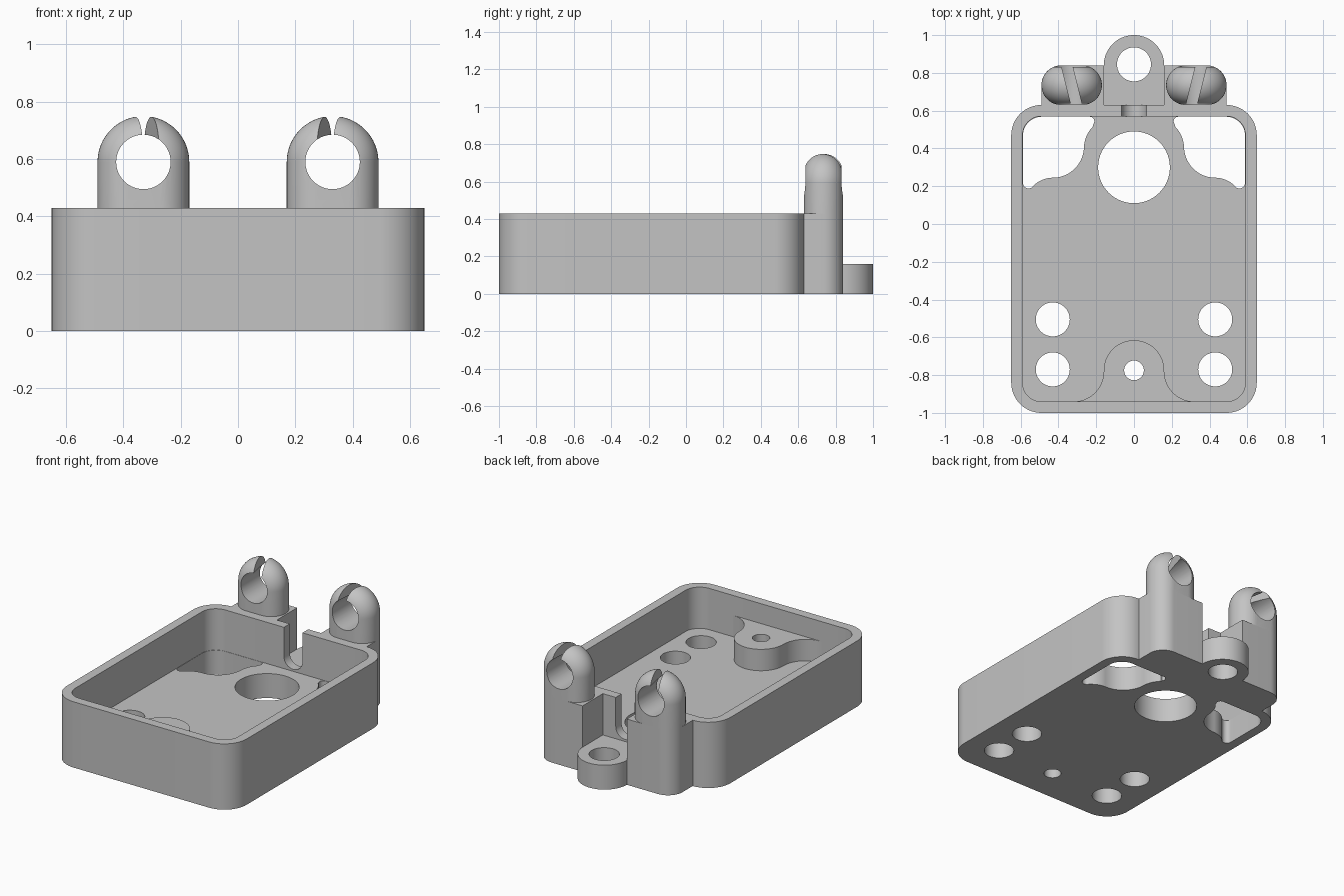
import bpy, bmesh
from math import sin, cos, radians, pi, atan
from mathutils import Matrix, Vector

if "Cube" in bpy.data.objects:
    bpy.data.objects.remove(bpy.data.objects["Cube"], do_unlink=True)

grey = bpy.data.materials.new("plain grey")
grey.use_nodes = True
colour = (0.55, 0.55, 0.55, 1)
grey.diffuse_color = colour
grey.node_tree.nodes["Principled BSDF"].inputs["Base Color"].default_value = colour

WALL, FLOOR, BOSS = 0.43, 0.16, 0.30
BACK, POST_Y, POST_X, POST_Z = 0.63, 0.735, 0.33, 0.59


def arc(cx, cy, r, start, end, n=14):
    """Points on an arc, angles in degrees."""
    angles = [radians(start + (end - start) * i / n) for i in range(n + 1)]
    return [(cx + r * cos(a), cy + r * sin(a)) for a in angles]


def circle(cx, cy, r, n=56):
    return arc(cx, cy, r, 0, 360, n)[:-1]


def rounded_box(x, y0, y1, r):
    return (arc(x - r, y1 - r, r, 0, 90) + arc(r - x, y1 - r, r, 90, 180)
            + arc(r - x, y0 + r, r, 180, 270) + arc(x - r, y0 + r, r, 270, 360))


def finish(name, bm):
    bmesh.ops.remove_doubles(bm, verts=bm.verts, dist=0.00001)
    bmesh.ops.recalc_face_normals(bm, faces=bm.faces)
    mesh = bpy.data.meshes.new(name)
    bm.to_mesh(mesh)
    bm.free()
    mesh.materials.append(grey)
    obj = bpy.data.objects.new(name, mesh)
    bpy.context.scene.collection.objects.link(obj)
    return obj


def loft(name, rings):
    """Skin a stack of equal closed outlines and cap both ends."""
    bm = bmesh.new()
    rows = [[bm.verts.new(p) for p in ring] for ring in rings]
    for a, b in zip(rows, rows[1:]):
        for i in range(len(a)):
            bm.faces.new((a[i - 1], a[i], b[i], b[i - 1]))
    bm.faces.new(rows[0])
    bm.faces.new(rows[-1])
    return finish(name, bm)


def prism(name, outline, low, high):
    return loft(name, [[(x, y, z) for x, y in outline] for z in (low, high)])


def prism_y(name, outline, low, high):
    return loft(name, [[(x, y, z) for x, z in outline] for y in (low, high)])


def cut(target, cutter):
    """Subtract the cutter, bake the result and drop the cutter."""
    cutter.hide_render = True
    mod = target.modifiers.new("cut", 'BOOLEAN')
    mod.operation = 'DIFFERENCE'
    mod.solver = 'EXACT'
    mod.object = cutter
    graph = bpy.context.evaluated_depsgraph_get()
    mesh = bpy.data.meshes.new_from_object(target.evaluated_get(graph))
    target.modifiers.clear()
    target.data = mesh
    bpy.data.objects.remove(cutter, do_unlink=True)


parts = []

# Open tray with rounded corners
tray = prism("tray", rounded_box(0.65, -1, BACK, 0.16), 0, WALL)
cut(tray, prism("cavity", rounded_box(0.59, -0.94, 0.57, 0.10), FLOOR, 1))
parts.append(tray)

# Round holes in the floor
cut(tray, prism("large_hole", circle(0, 0.30, 0.19), -1, 0.3))
cut(tray, prism("screw_hole", circle(0, -0.775, 0.052), -1, 0.4))
for x in (-0.43, 0.43):
    for y in (-0.505, -0.77):
        cut(tray, prism("floor_hole", circle(x, y, 0.09), -1, 0.3))

# Curved openings in the two back corners of the floor
opening = (arc(0.488, 0.468, 0.10, 0, 90) + arc(0.235, 0.543, 0.025, 90, 225)
           + arc(0.10, 0.40, 0.165, 45, 3) + arc(0.43, 0.41, 0.165, 180, 270)
           + arc(0.43, 0.10, 0.145, 87, 45) + arc(0.558, 0.218, 0.03, 225, 360))
for side in (-1, 1):
    cut(tray, prism("corner_opening", [(side * x, y) for x, y in opening], -1, 0.3))

# Round-bottomed notch in the back wall
notch = arc(0, 0.24, 0.067, 180, 360) + [(0.067, 1), (-0.067, 1)]
cut(tray, prism_y("notch", notch, 0.5, 0.7))

# Flared screw boss against the front wall
flare = arc(0.32, -0.78, 0.16, 270, 180)
outline = flare + arc(0, -0.775, 0.16, 0, 180, 28) + [(-x, y) for x, y in reversed(flare)]
boss = prism("screw_boss", outline, FLOOR, BOSS)
cut(boss, prism("screw_hole", circle(0, -0.775, 0.052), 0, 1))
parts.append(boss)

# Mounting lug at the back
lug = prism("mounting_lug", arc(0, 0.84, 0.16, 0, 180, 36)
            + [(-0.16, BACK - 0.001), (0.16, BACK - 0.001)], 0, FLOOR)
cut(lug, prism("lug_hole", circle(0, 0.845, 0.09), -1, 1))
parts.append(lug)


def post(name, side):
    """Fully rounded arch with a cross hole and a skewed slit."""
    depth, core, rings = 0.105, 0.055, []
    for i in range(25):
        a = pi * (i / 24 - 0.5)
        r = core + depth * cos(a)
        y = POST_Y + depth * sin(a)
        top = arc(side * POST_X, POST_Z, r, 0, 180, 40)
        ring = [(side * POST_X + r, WALL)] + top + [(side * POST_X - r, WALL)]
        rings.append([(x, y, z) for x, z in ring])
    obj = loft(name, rings)
    cut(obj, prism_y("post_hole", circle(side * POST_X, POST_Z, 0.095), 0, 2))
    slit = prism("slit", [(-0.028, -1), (0.028, -1), (0.028, 1), (-0.028, 1)], POST_Z, 1)
    slit.matrix_world = (Matrix.Translation((side * POST_X, POST_Y, 0))
                         @ Matrix.Rotation(-side * atan(0.25), 4, 'Z'))
    bpy.context.view_layer.update()
    cut(obj, slit)
    return obj


# Post bases with one rounded outer corner, and the posts on top
for side, label in ((1, "left"), (-1, "right")):
    base = arc(0.385, POST_Y, 0.105, 0, 90) + [
        (0.16, 0.84), (0.16, BACK - 0.001), (0.49, BACK - 0.001)]
    parts.append(prism(label + "_post_base", [(side * x, y) for x, y in base], 0, WALL))
    parts.append(post(label + "_post", side))

# Smooth curved walls, keep edges sharp
bpy.ops.object.select_all(action='DESELECT')
for obj in parts:
    obj.select_set(True)
bpy.context.view_layer.objects.active = tray
bpy.ops.object.shade_smooth_by_angle(angle=radians(25))
